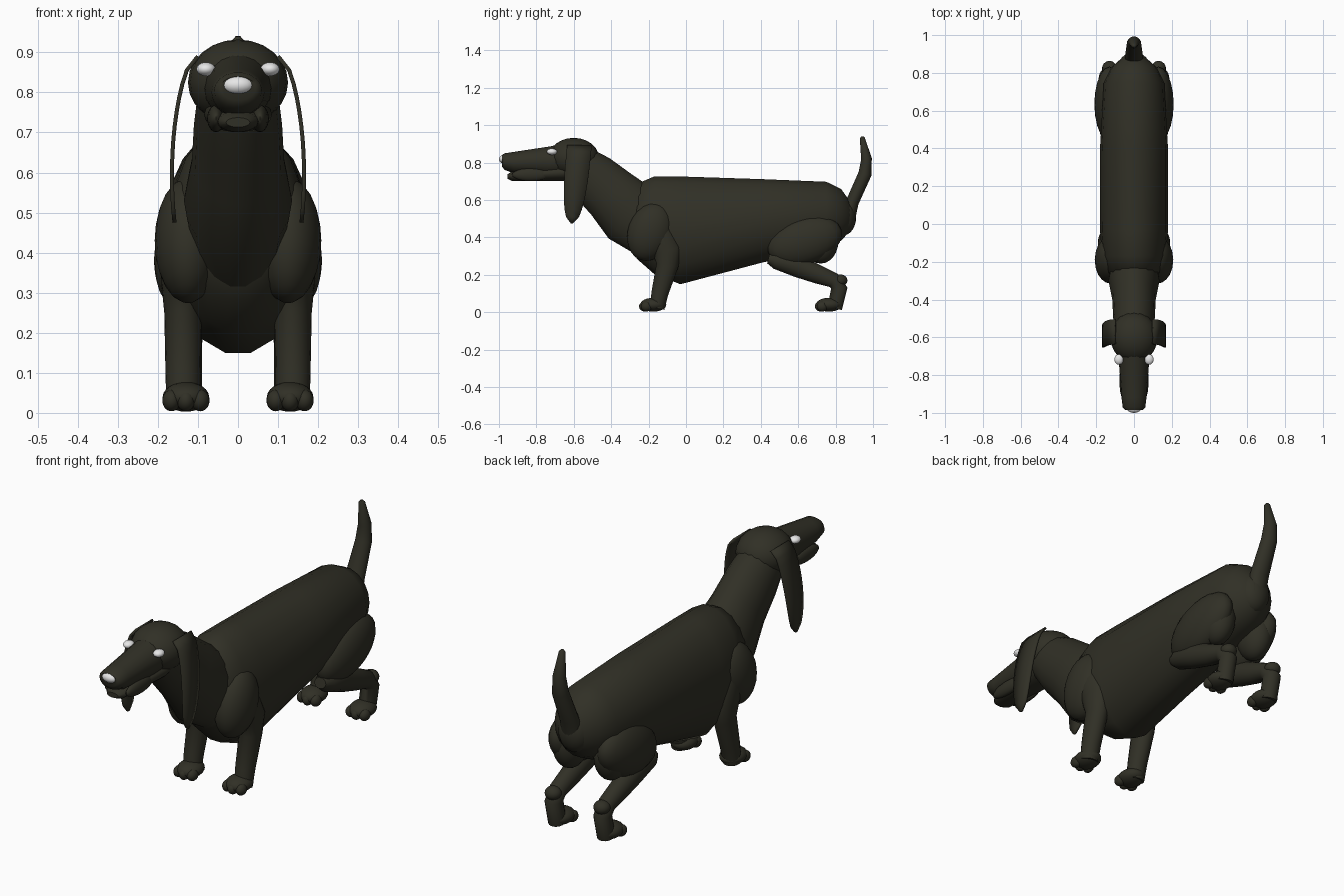
import bpy, bmesh, math
from mathutils import Vector, Matrix

if "Cube" in bpy.data.objects:
    bpy.data.objects.remove(bpy.data.objects["Cube"])


def material(name, colour):
    mat = bpy.data.materials.new(name)
    mat.use_nodes = True
    mat.diffuse_color = (*colour, 1)
    shader = mat.node_tree.nodes["Principled BSDF"]
    shader.inputs["Base Color"].default_value = mat.diffuse_color
    shader.inputs["Roughness"].default_value = .8
    return mat


coat = material("dark_coat", (.03, .029, .019))
white = material("white", (.85, .85, .85))


def finish(name, bm, mat, mirror):
    """Turn the bmesh into a smooth-shaded object, mirrored for paired parts."""
    bmesh.ops.recalc_face_normals(bm, faces=bm.faces)
    mesh = bpy.data.meshes.new(name)
    bm.to_mesh(mesh)
    bm.free()
    mesh.materials.append(mat)
    part = bpy.data.objects.new(name, mesh)
    bpy.context.collection.objects.link(part)
    bpy.ops.object.select_all(action="DESELECT")
    part.select_set(True)
    bpy.context.view_layer.objects.active = part
    bpy.ops.object.shade_smooth_by_angle(angle=math.radians(50))
    if mirror:
        part.modifiers.new("Mirror", "MIRROR")
    return part


def bridge(bm, rows, closed):
    """Join neighbouring rows of vertices with quads."""
    for low, high in zip(rows, rows[1:]):
        for k in range(0 if closed else 1, len(low)):
            bm.faces.new((low[k - 1], low[k], high[k], high[k - 1]))


def tube(name, rings, x=0, mirror=False, upright=False, sides=18):
    """Loft of ellipses along y and z: each ring is y, z, half width, half depth."""
    bm = bmesh.new()
    centres = [Vector((x, ring[0], ring[1])) for ring in rings]
    loops = []
    for i, (centre, ring) in enumerate(zip(centres, rings)):
        ahead, behind = centres[min(i + 1, len(rings) - 1)], centres[max(i - 1, 0)]
        along = Vector((0, 1, 0)) if upright else (ahead - behind).normalized()
        across = Vector((1, 0, 0))
        width, depth = across * ring[2], across.cross(along) * ring[3]
        angles = [math.tau * k / sides for k in range(sides)]
        loops.append([bm.verts.new(centre + width * math.cos(a) + depth * math.sin(a))
                      for a in angles])
    bridge(bm, loops, closed=True)
    bm.faces.new(loops[0])
    bm.faces.new(loops[-1])
    return finish(name, bm, coat, mirror)


def blob(name, centre, radii, mirror=False, tilt=0, mat=coat):
    """Ellipsoid, tilted about the x axis."""
    bm = bmesh.new()
    placing = (Matrix.Translation(centre) @ Matrix.Rotation(math.radians(tilt), 4, "X")
               @ Matrix.Diagonal((*radii, 1)))
    bmesh.ops.create_uvsphere(bm, u_segments=20, v_segments=12, radius=1, matrix=placing)
    return finish(name, bm, mat, mirror)


# Long barrel, from its back line, belly line and half width
barrel = [(-.31, .57, .36, .08), (-.26, .69, .28, .14), (-.17, .73, .2, .17),
          (-.03, .73, .145, .18), (.4, .715, .26, .18), (.75, .7, .34, .16),
          (.83, .66, .38, .12), (.9, .56, .46, .04)]
tube("body", [(y, (back + belly) / 2, width, (back - belly) / 2)
              for y, back, belly, width in barrel], upright=True)
blob("breastbone", (0, -.33, .47), (.06, .06, .14), tilt=20)
blob("rump", (0, .84, .51), (.08, .07, .1))

# Neck, skull and muzzle
tube("neck", [(-.59, .8, .1, .11), (-.5, .72, .11, .14), (-.4, .63, .115, .155),
              (-.3, .53, .135, .18), (-.1, .38, .1, .15)])
blob("skull", (0, -.6, .825), (.125, .135, .107))
tube("muzzle", [(-.985, .81, .045, .03), (-.97, .805, .06, .045), (-.92, .8, .066, .058),
                (-.73, .805, .08, .082), (-.62, .82, .09, .09)], upright=True)
tube("lower_jaw", [(-.955, .725, .03, .012), (-.93, .727, .05, .026),
                   (-.66, .745, .085, .045), (-.56, .76, .07, .05)], upright=True)
blob("lip", (.055, -.83, .735), (.022, .1, .034), mirror=True)
blob("nose", (0, -.972, .818), (.04, .028, .024), mat=white)
blob("eye", (.08, -.717, .858), (.024, .028, .017), mirror=True, mat=white)

# Thin hanging ears that curve outward and narrow to a rounded tip
bm = bmesh.new()
rows = []
steps = 12
for step in range(steps + 1):
    t = step / steps
    x = .1 + .065 * math.sqrt(math.sin(math.pi * t * .7))
    half = .006 + .06 * math.sqrt(1 - t ** 3)
    rows.append([bm.verts.new((x, -.57 - .04 * t + half * edge, .89 - .415 * t))
                 for edge in (-1, 0, 1)])
bridge(bm, rows, closed=False)
ear = finish("ear", bm, coat, mirror=True)
thick = ear.modifiers.new("Thickness", "SOLIDIFY")
thick.thickness = .01
thick.offset = 0

# Front legs
blob("shoulder", (.125, -.19, .43), (.083, .12, .16), mirror=True, tilt=-20)
tube("front_leg", [(-.15, .44, .05, .08), (-.1, .33, .055, .08), (-.1, .25, .047, .06),
                   (-.14, .1, .044, .046), (-.155, .02, .042, .04)], x=.137, mirror=True)

# Hind legs
blob("thigh", (.13, .635, .38), (.08, .205, .125), mirror=True, tilt=18)
blob("buttock", (.11, .72, .38), (.075, .095, .12), mirror=True)
tube("hind_leg", [(.44, .285, .03, .025), (.48, .275, .05, .045), (.6, .245, .05, .06),
                  (.71, .2, .044, .05), (.79, .17, .04, .042), (.82, .13, .04, .044),
                  (.795, .02, .04, .04)], x=.13, mirror=True)
blob("hock", (.13, .825, .17), (.038, .038, .032), mirror=True)

# Paws, each with three toes
for end, y in (("front", -.175), ("hind", .765)):
    blob(end + "_paw", (.13, y, .04), (.058, .07, .037), mirror=True)
    for toe, place in (("inner", -1), ("middle", 0), ("outer", 1)):
        lead = .046 - .01 * abs(place)
        blob(f"{end}_{toe}_toe", (.13 + .036 * place, y - lead, .031),
             (.023, .03, .027), mirror=True)

# Upswept tail
tube("tail", [(.86, .5, .05, .045), (.89, .59, .047, .035), (.957, .74, .038, .036),
              (.965, .82, .03, .029), (.943, .93, .015, .014), (.942, .94, .006, .006)])
